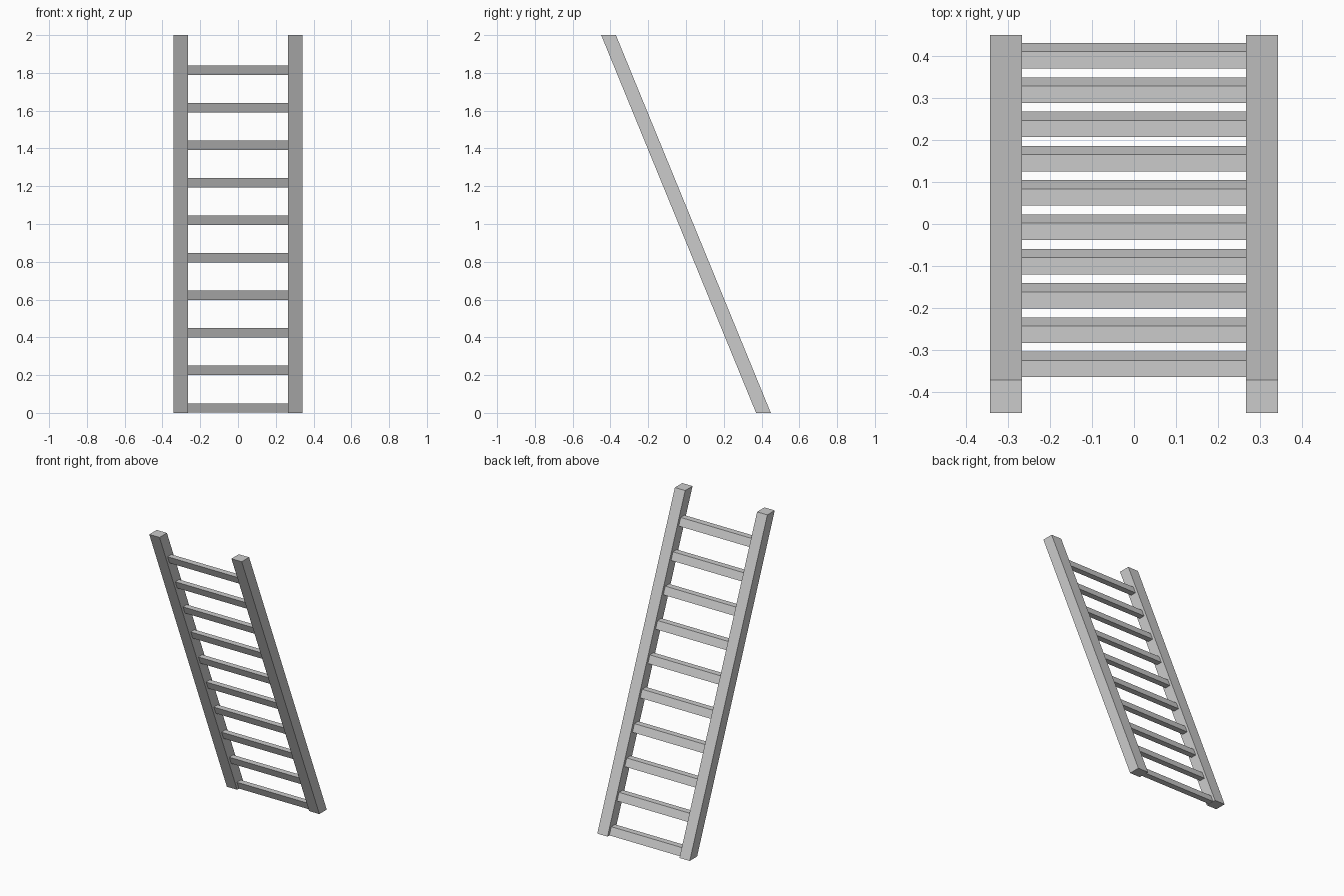
import bpy, bmesh

if "Cube" in bpy.data.objects:
    bpy.data.objects.remove(bpy.data.objects["Cube"])

SLOPE = -0.41   # y shift per unit of height
Y0 = 0.41       # ladder centre line at the floor


def leaning_bar(name, x0, x1, z0, z1, depth):
    """Box sheared along the lean, with level top and bottom faces."""
    bm = bmesh.new()
    bmesh.ops.create_cube(bm, size=1)
    for v in bm.verts:
        z = z1 if v.co.z > 0 else z0
        v.co = (x1 if v.co.x > 0 else x0, Y0 + SLOPE * z + v.co.y * depth, z)
    mesh = bpy.data.meshes.new(name)
    bm.to_mesh(mesh)
    bm.free()
    obj = bpy.data.objects.new(name, mesh)
    bpy.context.collection.objects.link(obj)
    return obj


# Side rails
leaning_bar("left_rail", -0.342, -0.266, 0, 2, 0.078)
leaning_bar("right_rail", 0.266, 0.342, 0, 2, 0.078)

# Rungs, let into the rails
for i in range(10):
    z = 0.001 + i * 0.1986
    leaning_bar(f"rung_{i + 1}", -0.3, 0.3, z, z + 0.05, 0.04)
